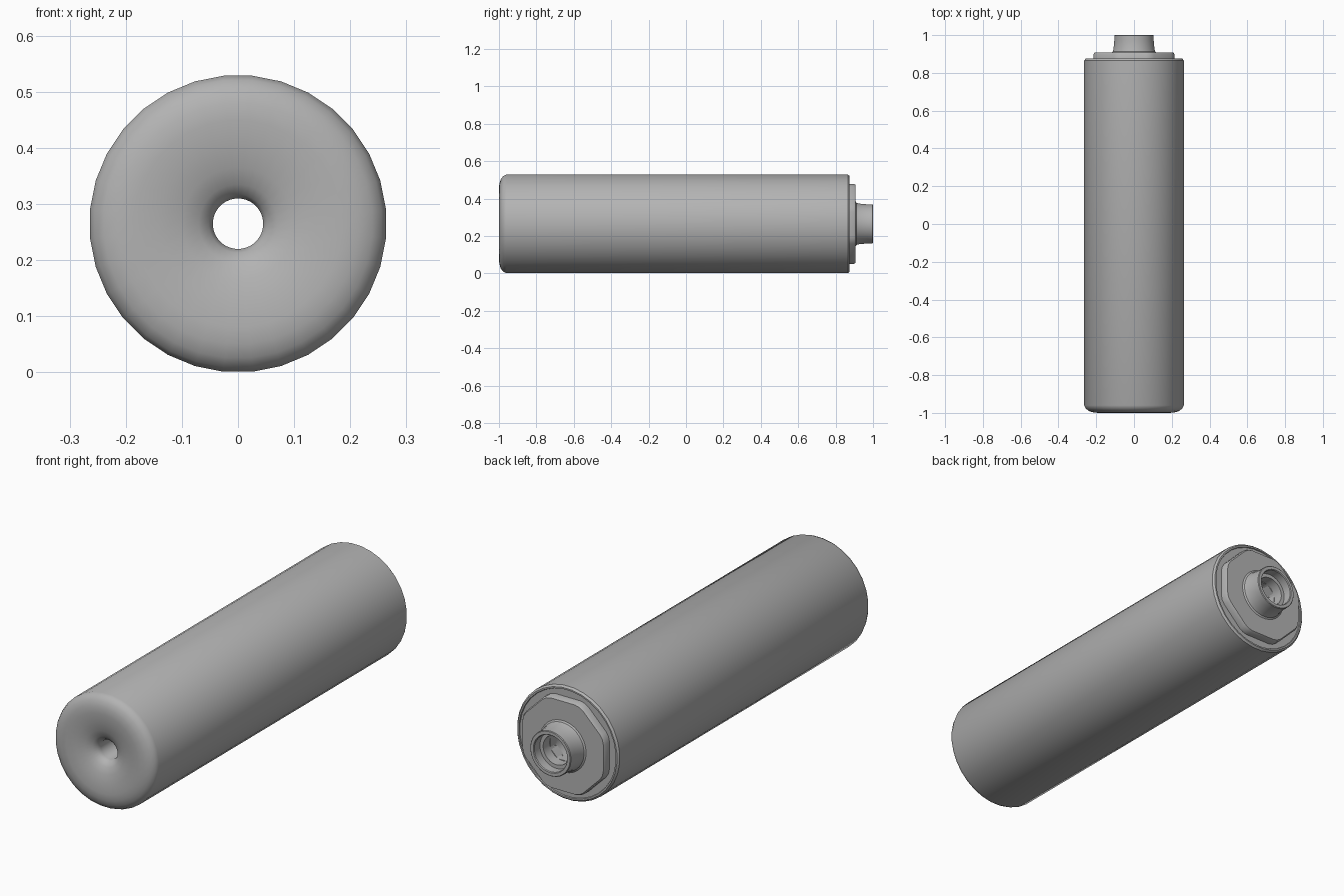
import bpy, bmesh, math
from mathutils import Vector

if "Cube" in bpy.data.objects:
    bpy.data.objects.remove(bpy.data.objects["Cube"], do_unlink=True)

R = 0.265   # body radius, also the height of the axis

grey = bpy.data.materials.new("metal_grey")
grey.use_nodes = True
grey.diffuse_color = (0.45, 0.45, 0.45, 1)
bsdf = next(n for n in grey.node_tree.nodes if n.type == 'BSDF_PRINCIPLED')
bsdf.inputs["Base Color"].default_value = (0.45, 0.45, 0.45, 1)


def lathe(name, profile, sides=32, corner_bevel=0):
    """Revolve a closed (radius, y) profile around the long axis."""
    bm = bmesh.new()
    rings = []
    for i in range(sides):
        a = 2 * math.pi * (i + 0.5) / sides
        rings.append([bm.verts.new((r * math.cos(a), y, R + r * math.sin(a)))
                      for r, y in profile])
    n = len(profile)
    for i in range(sides):
        p, q = rings[i], rings[(i + 1) % sides]
        for j in range(n):
            k = (j + 1) % n
            bm.faces.new((p[j], p[k], q[k], q[j]))
    if corner_bevel:
        top = max(r for r, y in profile)
        corners = [e for e in bm.edges
                   if abs(e.verts[0].co.y - e.verts[1].co.y) > 0.005
                   and all(math.hypot(v.co.x, v.co.z - R) > top * 0.9 for v in e.verts)]
        bmesh.ops.bevel(bm, geom=corners, offset=corner_bevel, segments=2,
                        profile=0.5, affect='EDGES')
    bmesh.ops.recalc_face_normals(bm, faces=bm.faces[:])
    mesh = bpy.data.meshes.new(name)
    bm.to_mesh(mesh)
    bm.free()
    mesh.materials.append(grey)
    obj = bpy.data.objects.new(name, mesh)
    bpy.context.collection.objects.link(obj)
    bpy.ops.object.select_all(action='DESELECT')
    obj.select_set(True)
    bpy.context.view_layer.objects.active = obj
    bpy.ops.object.shade_smooth_by_angle(angle=math.radians(32))
    return obj


# Long tube with a rounded, dished front end and a through bore
lathe("body_tube", [
    (0.045, -0.945), (0.052, -0.961), (0.07, -0.975), (0.1, -0.987),
    (0.14, -0.995), (0.185, -1.0), (0.215, -0.998), (0.24, -0.99),
    (0.257, -0.977), (R, -0.96),
    (R, 0.866), (0.257, 0.875), (0.25, 0.875), (0.248, 0.87),
    (0.068, 0.87), (0.068, 0.65), (0.045, 0.65)])

# Octagonal wrench flange on the rear face
lathe("rear_flange", [
    (0.07, 0.86), (0.232, 0.86), (0.232, 0.897), (0.226, 0.907), (0.07, 0.907)],
    sides=8, corner_bevel=0.025)

# Hollow mounting neck with a flared root and an inner ledge
lathe("rear_neck", [
    (0.068, 0.88), (0.12, 0.88), (0.12, 0.907), (0.113, 0.912), (0.109, 0.925),
    (0.105, 0.97), (0.105, 0.997), (0.102, 1.0), (0.088, 1.0), (0.085, 0.996),
    (0.085, 0.955), (0.068, 0.955)])
